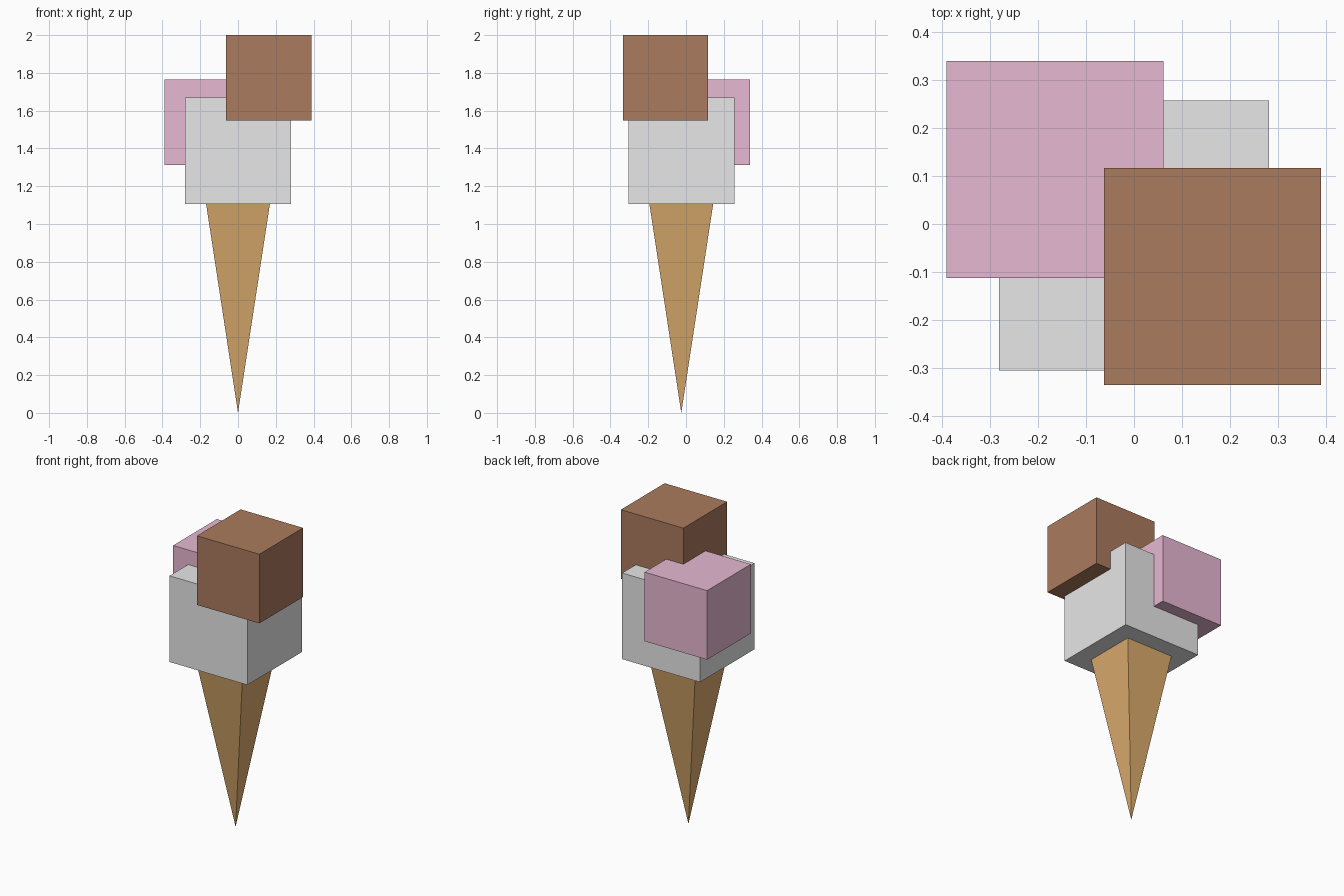
import bpy, bmesh
from mathutils import Matrix, Vector

if "Cube" in bpy.data.objects:
    bpy.data.objects.remove(bpy.data.objects["Cube"])


def material(name, rgb):
    # sRGB 0-255 to linear
    lin = [((c / 255 + 0.055) / 1.055) ** 2.4 for c in rgb]
    m = bpy.data.materials.new(name)
    m.diffuse_color = (*lin, 1)
    m.use_nodes = True
    m.node_tree.nodes["Principled BSDF"].inputs["Base Color"].default_value = m.diffuse_color
    return m


def add_object(name, bm, mat):
    bmesh.ops.recalc_face_normals(bm, faces=bm.faces)
    mesh = bpy.data.meshes.new(name)
    bm.to_mesh(mesh)
    bm.free()
    mesh.materials.append(mat)
    obj = bpy.data.objects.new(name, mesh)
    bpy.context.collection.objects.link(obj)
    return obj


def scoop(name, centre, size, mat):
    bm = bmesh.new()
    bmesh.ops.create_cube(bm, size=size, matrix=Matrix.Translation(centre))
    add_object(name, bm, mat)


# Three cubic scoops that overlap one another
scoop("vanilla_scoop", (0, -0.024, 1.388), 0.562, material("vanilla white", (231, 231, 231)))
scoop("strawberry_scoop", (-0.164, 0.113, 1.539), 0.451, material("strawberry pink", (231, 184, 210)))
scoop("chocolate_scoop", (0.163, -0.109, 1.7745), 0.451, material("chocolate brown", (171, 123, 94)))

# Four-sided wafer cone standing on its tip, square to the axes
bm = bmesh.new()
top_z, half = 1.12, 0.171
tip = bm.verts.new((0, -0.025, 0))
ring = [bm.verts.new((sx * half, sy * half - 0.025, top_z))
        for sx, sy in ((-1, -1), (1, -1), (1, 1), (-1, 1))]
bm.faces.new(ring)
for i in range(4):
    bm.faces.new((tip, ring[i], ring[(i + 1) % 4]))
add_object("wafer_cone", bm, material("wafer tan", (220, 172, 108)))
